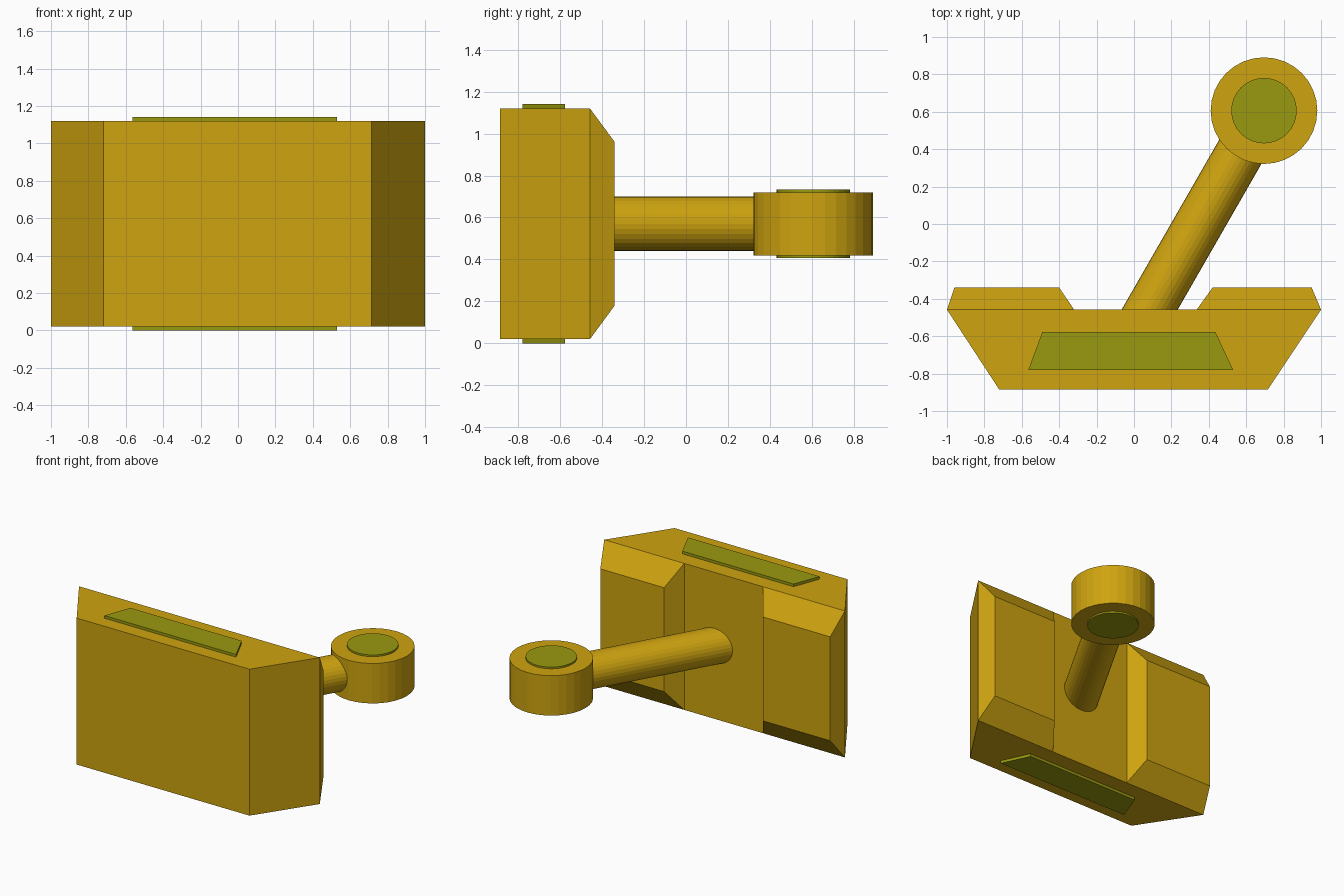
import bpy, bmesh
from mathutils import Vector

if "Cube" in bpy.data.objects:
    bpy.data.objects.remove(bpy.data.objects["Cube"])


def material(name, color):
    m = bpy.data.materials.new(name)
    m.diffuse_color = (*color, 1)
    m.use_nodes = True
    m.node_tree.nodes["Principled BSDF"].inputs["Base Color"].default_value = m.diffuse_color
    return m


GOLD = material("gold", (0.62, 0.37, 0.005))
OLIVE = material("olive", (0.32, 0.32, 0.005))


def loft(name, bottom, top, mat):
    """Solid between two matching rings of 3D points."""
    bm = bmesh.new()
    a = [bm.verts.new(p) for p in bottom]
    b = [bm.verts.new(p) for p in top]
    n = len(a)
    bm.faces.new(a)
    bm.faces.new(b)
    for i in range(n):
        j = (i + 1) % n
        bm.faces.new((a[i], a[j], b[j], b[i]))
    bmesh.ops.recalc_face_normals(bm, faces=bm.faces)
    me = bpy.data.meshes.new(name)
    bm.to_mesh(me)
    bm.free()
    me.materials.append(mat)
    ob = bpy.data.objects.new(name, me)
    bpy.context.collection.objects.link(ob)
    return ob


def prism(name, outline, z0, z1, mat):
    return loft(name, [(x, y, z0) for x, y in outline],
                [(x, y, z1) for x, y in outline], mat)


def rect(x0, x1, y, z0, z1):
    return [(x0, y, z0), (x1, y, z0), (x1, y, z1), (x0, y, z1)]


def rod(name, start, end, radius, mat, sides=32):
    start, end = Vector(start), Vector(end)
    axis = end - start
    bpy.ops.mesh.primitive_cylinder_add(
        vertices=sides, radius=radius, depth=axis.length,
        location=(start + end) / 2,
        rotation=axis.to_track_quat('Z', 'Y').to_euler())
    ob = bpy.context.object
    ob.name = ob.data.name = name
    ob.data.materials.append(mat)
    return ob


# main block with tapered front
prism("block", [(-0.72, -0.886), (0.715, -0.886), (1, -0.458), (-1, -0.458)],
      0.02, 1.12, GOLD)

# bevelled raised pads on the back face
for name, base, tip in (("left_pad", (-1, -0.32), (-0.96, -0.40)),
                        ("right_pad", (0.335, 1), (0.42, 0.95))):
    loft(name, rect(*base, -0.458, 0.02, 1.12),
         rect(*tip, -0.34, 0.18, 0.96), GOLD)

# thin inlay plates on the top and bottom of the block
plate = [(-0.565, -0.78), (0.53, -0.78), (0.435, -0.577), (-0.49, -0.577)]
prism("top_plate", plate, 1.10, 1.14, OLIVE)
prism("bottom_plate", plate, 0.0, 0.04, OLIVE)

# slanted arm running from the block to the pivot head
rod("arm", (0.025, -0.56, 0.57), (0.695, 0.606, 0.57), 0.13, GOLD)

# pivot head and its pin
hx, hy = 0.695, 0.606
rod("pivot_head", (hx, hy, 0.42), (hx, hy, 0.72), 0.285, GOLD)
rod("pivot_pin", (hx, hy, 0.408), (hx, hy, 0.733), 0.175, OLIVE)
